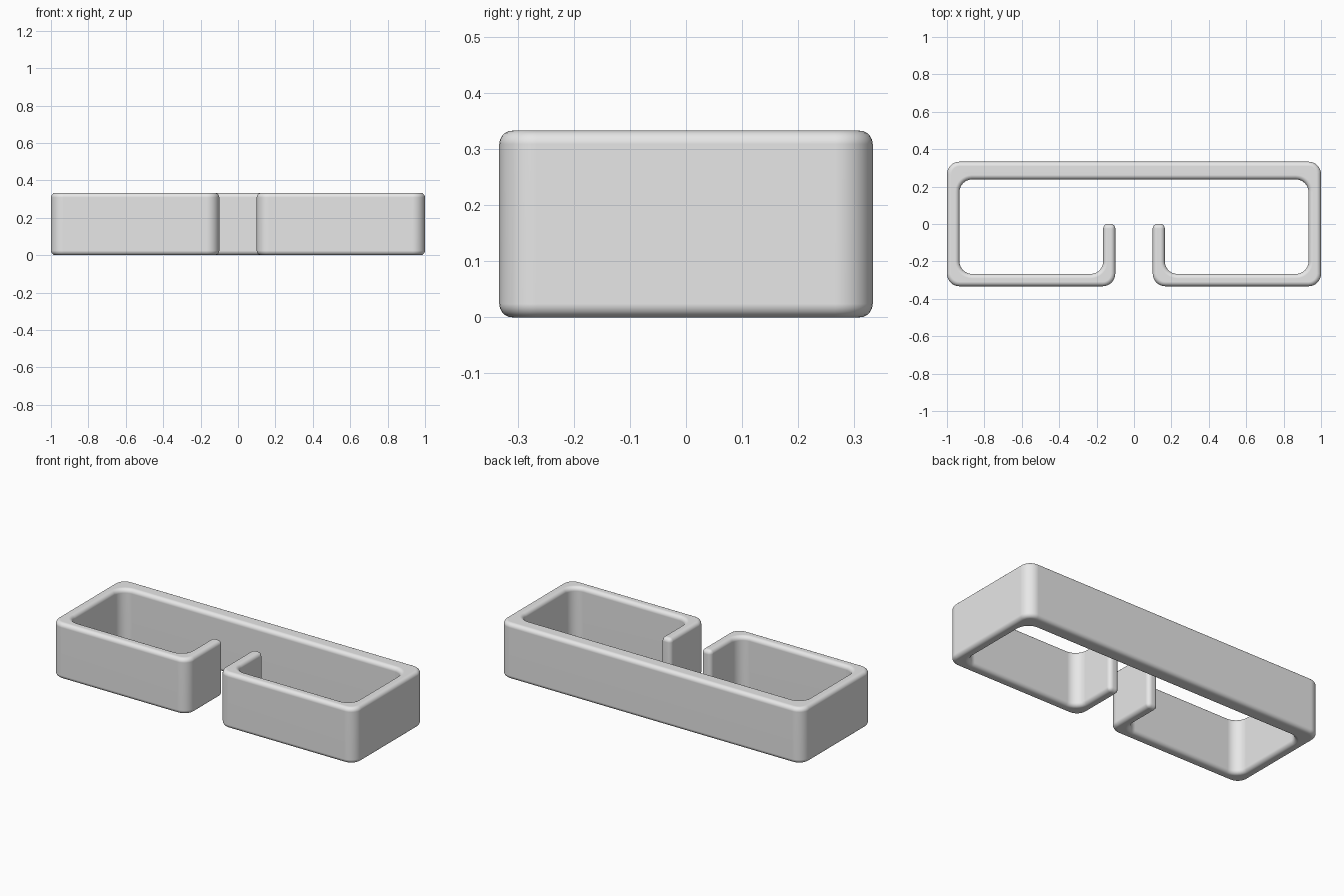
import bpy, bmesh, math
from mathutils import Vector

if "Cube" in bpy.data.objects:
    bpy.data.objects.remove(bpy.data.objects["Cube"])

H = 0.333        # height
R = 0.067        # corner radius in plan
EDGE = 0.024     # rounding of rims and lip ends
SEG = 8

# right half of the plan: (x, y, corner radius), outer side then inner side
outer = [(0.10, 0.0, 0), (0.10, -0.333, R), (1.0, -0.333, R), (1.0, 0.333, R)]
inner = [(0.933, 0.238, R), (0.933, -0.267, R), (0.165, -0.267, R), (0.165, 0.0, 0)]


def mirrored(pts):
    return [(-x, y, r) for x, y, r in reversed(pts)]


def rounded(pts):
    """Replace each right-angle corner by an arc."""
    out = []
    for i, (x, y, r) in enumerate(pts):
        p = Vector((x, y))
        if r == 0:
            out.append(p)
            continue
        a = (Vector(pts[i - 1][:2]) - p).normalized()
        b = (Vector(pts[(i + 1) % len(pts)][:2]) - p).normalized()
        c = p + (a + b) * r
        for k in range(SEG + 1):
            t = k / SEG * math.pi / 2
            out.append(c - b * r * math.cos(t) - a * r * math.sin(t))
    return out


plan = rounded(outer + mirrored(outer) + mirrored(inner) + inner)

# extrude the plan
bm = bmesh.new()
bottom = bm.faces.new([bm.verts.new((p.x, p.y, 0)) for p in plan])
res = bmesh.ops.extrude_face_region(bm, geom=[bottom], use_keep_orig=True)
bmesh.ops.translate(bm, vec=(0, 0, H),
                    verts=[v for v in res["geom"] if isinstance(v, bmesh.types.BMVert)])
bmesh.ops.recalc_face_normals(bm, faces=bm.faces[:])

# round the rims and the upright edges of the lip ends
sharp = [e for e in bm.edges if e.calc_face_angle(0) > math.radians(60)]
bmesh.ops.bevel(bm, geom=sharp, offset=EDGE, offset_type='OFFSET',
                segments=5, profile=0.5, affect='EDGES', clamp_overlap=False)
bmesh.ops.recalc_face_normals(bm, faces=bm.faces[:])

mesh = bpy.data.meshes.new("bracket_clip")
bm.to_mesh(mesh)
bm.free()
clip = bpy.data.objects.new("bracket_clip", mesh)
bpy.context.collection.objects.link(clip)

# plain grey
grey = bpy.data.materials.new("plain_grey")
grey.diffuse_color = (0.8, 0.8, 0.8, 1)
grey.use_nodes = True
grey.node_tree.nodes["Principled BSDF"].inputs["Base Color"].default_value = grey.diffuse_color
mesh.materials.append(grey)

# smooth shading with flat faces kept flat
bpy.context.view_layer.objects.active = clip
clip.select_set(True)
bpy.ops.object.shade_smooth_by_angle(angle=math.radians(35))
wn = clip.modifiers.new("flat_faces", 'WEIGHTED_NORMAL')
wn.keep_sharp = True
